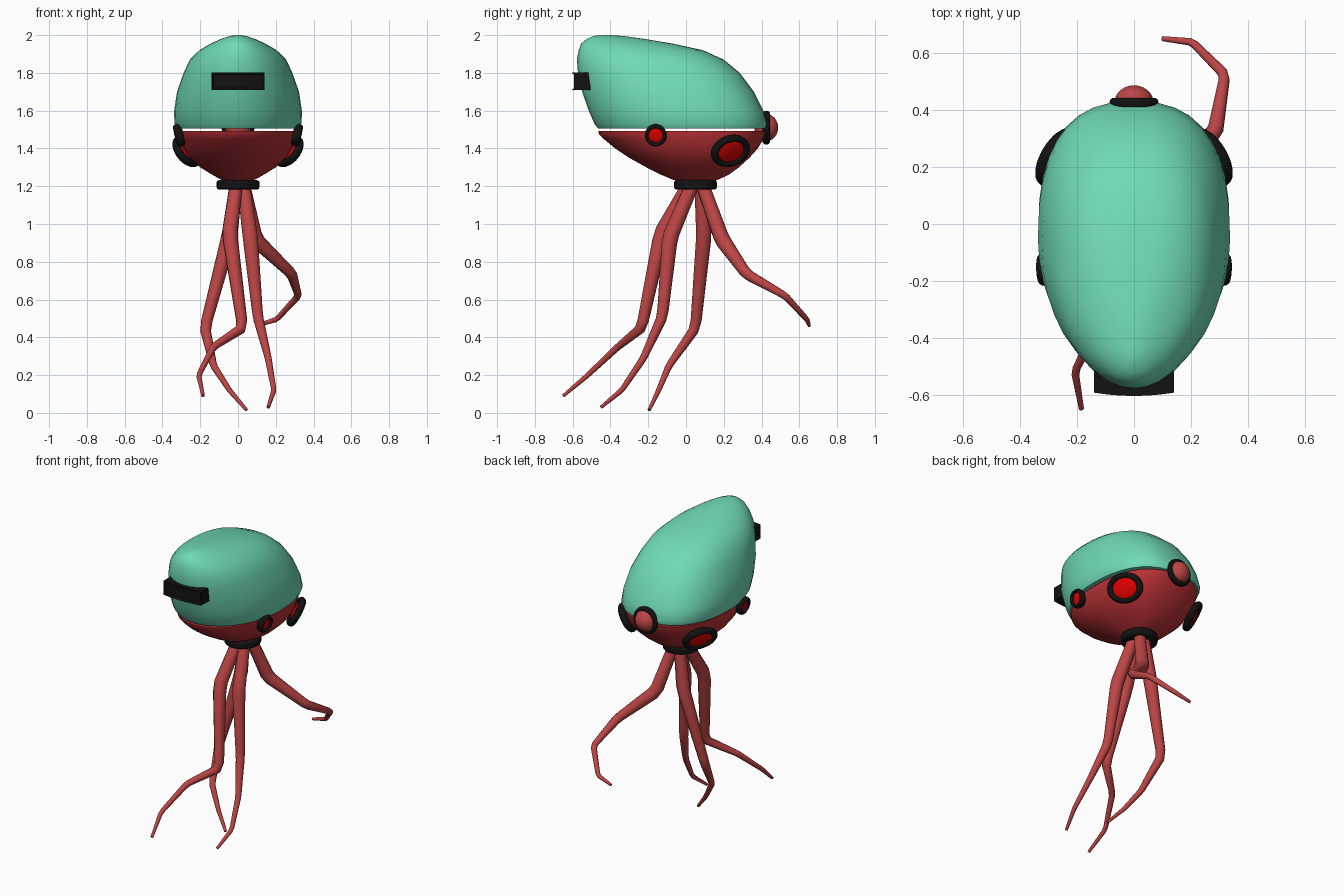
import bpy, bmesh, math
from mathutils import Vector

if "Cube" in bpy.data.objects:
    bpy.data.objects.remove(bpy.data.objects["Cube"], do_unlink=True)


def material(name, color):
    m = bpy.data.materials.new(name)
    m.use_nodes = True
    m.diffuse_color = (*color, 1)
    m.node_tree.nodes["Principled BSDF"].inputs["Base Color"].default_value = (*color, 1)
    return m


GREEN = material("mint green", (0.16, 0.70, 0.47))
RED = material("shell red", (0.48, 0.03, 0.035))
SKIN = material("tentacle red", (0.51, 0.06, 0.06))
LENS = material("bright lens red", (0.75, 0.0, 0.0))
BLACK = material("black trim", (0.006, 0.006, 0.006))


def finish(obj, name, mat, angle=50):
    obj.name = name
    obj.data.materials.clear()
    obj.data.materials.append(mat)
    bpy.ops.object.select_all(action="DESELECT")
    obj.select_set(True)
    bpy.context.view_layer.objects.active = obj
    bpy.ops.object.shade_smooth_by_angle(angle=math.radians(angle))
    return obj


def loft(name, rings, mat, count=36):
    """Stack egg-shaped rings given as (z, front y, back y, half width)."""
    bm = bmesh.new()
    loops = []
    for z, front, back, width in rings:
        loop = []
        for i in range(count):
            t = math.tau * i / count
            c, s = math.cos(t), math.sin(t)
            e = 0.8 if s > 0 else 1.0     # squarer at the back
            x = width * math.copysign(abs(c) ** e, c)
            y = (front + back) / 2 + (back - front) / 2 * math.copysign(abs(s) ** e, s)
            loop.append(bm.verts.new((x, y, z)))
        loops.append(loop)
    for a, b in zip(loops, loops[1:]):
        for i in range(count):
            j = (i + 1) % count
            bm.faces.new((a[i], a[j], b[j], b[i]))
    bm.faces.new(loops[0][::-1])
    bm.faces.new(loops[-1])
    bmesh.ops.recalc_face_normals(bm, faces=bm.faces)
    mesh = bpy.data.meshes.new(name)
    bm.to_mesh(mesh)
    bm.free()
    obj = bpy.data.objects.new(name, mesh)
    bpy.context.collection.objects.link(obj)
    return finish(obj, name, mat)


# Head dome and lower shell
loft("head_dome", [
    (1.505, -0.465, 0.425, 0.325), (1.53, -0.485, 0.432, 0.337), (1.60, -0.515, 0.41, 0.338),
    (1.70, -0.55, 0.36, 0.323), (1.80, -0.572, 0.285, 0.288), (1.87, -0.578, 0.20, 0.255),
    (1.92, -0.568, 0.09, 0.205), (1.955, -0.555, -0.07, 0.145), (1.98, -0.525, -0.22, 0.09),
    (1.995, -0.49, -0.33, 0.045), (2.0, -0.46, -0.40, 0.015)], GREEN)
loft("lower_shell", [
    (1.22, -0.02, 0.12, 0.06), (1.235, -0.07, 0.17, 0.09), (1.26, -0.13, 0.225, 0.135),
    (1.30, -0.21, 0.28, 0.20), (1.35, -0.30, 0.335, 0.255), (1.40, -0.375, 0.38, 0.288),
    (1.45, -0.435, 0.41, 0.303), (1.475, -0.46, 0.42, 0.31), (1.493, -0.465, 0.425, 0.31)], RED)

# Neck collar
bpy.ops.mesh.primitive_cylinder_add(vertices=32, radius=0.113, depth=0.05, location=(0, 0.05, 1.207))
collar = bpy.context.object
bevel = collar.modifiers.new("soft_edge", "BEVEL")
bevel.width, bevel.segments = 0.012, 2
finish(collar, "neck_collar", BLACK)

# Visor box with a recessed, slightly bowed front
bm = bmesh.new()
bmesh.ops.create_cube(bm, size=1)
for v in bm.verts:
    v.co = (v.co.x * 0.28, -0.55 + v.co.y * 0.11, 1.755 + v.co.z * 0.092)
front = min(bm.faces, key=lambda f: f.calc_center_median().y)
bmesh.ops.inset_region(bm, faces=[front], thickness=0.014)
for v in front.verts:
    v.co.y += 0.012
bmesh.ops.subdivide_edges(bm, edges=[e for e in bm.edges
                          if abs(e.verts[0].co.x - e.verts[1].co.x) > 0.2], cuts=5)
for v in bm.verts:
    v.co.y += 0.6 * v.co.x ** 2
mesh = bpy.data.meshes.new("visor")
bm.to_mesh(mesh)
bm.free()
visor = bpy.data.objects.new("visor", mesh)
bpy.context.collection.objects.link(visor)
finish(visor, "visor", BLACK, 25)


def lamp(name, center, normal, a, b, depth, lens_mat, bulge, lens_size=0.74):
    """Oval black rim around a domed lens, facing along the normal."""
    turn = Vector(normal).to_track_quat("Z", "Y").to_euler()
    bpy.ops.mesh.primitive_torus_add(major_segments=32, minor_segments=10, major_radius=0.82,
                                     minor_radius=0.18, location=center, rotation=turn)
    rim = bpy.context.object
    rim.scale = (a, b, depth / 0.36)
    finish(rim, name + "_rim", BLACK)
    bpy.ops.mesh.primitive_uv_sphere_add(segments=24, ring_count=12, location=center, rotation=turn)
    lens = bpy.context.object
    lens.scale = (a * lens_size, b * lens_size, bulge)
    finish(lens, name + "_lens", lens_mat)


# Side lamps, mirrored, and the rear button
for side, label in ((1, "left"), (-1, "right")):
    lamp(label + "_round_lamp", (side * 0.312, -0.16, 1.47), (side, -0.05, -0.22),
         0.058, 0.06, 0.045, LENS, 0.012)
    lamp(label + "_oval_lamp", (side * 0.268, 0.235, 1.387), (side * 0.75, 0.45, -0.5),
         0.115, 0.095, 0.045, LENS, 0.018)
lamp("rear_button", (0, 0.425, 1.51), (0, 1, 0), 0.087, 0.09, 0.04, SKIN, 0.063, 0.8)

# Tapering tentacles along bent paths
RADII = (0.036, 0.042, 0.029, 0.019, 0.014, 0.009)
PATHS = {
    "middle_tentacle": [(-0.01, 0.08, 1.2), (-0.045, 0.095, 0.94), (-0.175, 0.05, 0.45),
                        (-0.13, -0.09, 0.25), (-0.045, -0.145, 0.12), (0.045, -0.195, 0.015)],
    "left_tentacle": [(0.03, 0.03, 1.2), (0.065, -0.085, 0.93), (0.105, -0.125, 0.51),
                      (0.16, -0.225, 0.29), (0.19, -0.34, 0.12), (0.16, -0.45, 0.03)],
    "front_tentacle": [(-0.01, 0.01, 1.2), (-0.045, -0.13, 0.95), (0.025, -0.235, 0.45),
                       (-0.13, -0.36, 0.35), (-0.208, -0.52, 0.2), (-0.185, -0.65, 0.09)],
    "rear_tentacle": [(0.03, 0.09, 1.2), (0.09, 0.19, 0.92), (0.285, 0.32, 0.735),
                      (0.32, 0.525, 0.62), (0.205, 0.64, 0.495), (0.1, 0.652, 0.463)],
}
for name, path in PATHS.items():
    curve = bpy.data.curves.new(name, "CURVE")
    curve.dimensions = "3D"
    curve.bevel_depth = 1
    curve.bevel_resolution = 3
    curve.use_fill_caps = True
    # Two points near each bend soften the joints
    points = [(Vector(path[0]), RADII[0])]
    for k in range(1, len(path) - 1):
        here = Vector(path[k])
        for other in (k - 1, k + 1):
            points.append((here.lerp(Vector(path[other]), 0.08),
                           RADII[k] + (RADII[other] - RADII[k]) * 0.08))
    points.append((Vector(path[-1]), RADII[-1]))
    spline = curve.splines.new("POLY")
    spline.points.add(len(points) - 1)
    for p, (co, radius) in zip(spline.points, points):
        p.co = (*co, 1)
        p.radius = radius
    obj = bpy.data.objects.new(name, curve)
    bpy.context.collection.objects.link(obj)
    bpy.ops.object.select_all(action="DESELECT")
    obj.select_set(True)
    bpy.context.view_layer.objects.active = obj
    bpy.ops.object.convert(target="MESH")
    finish(bpy.context.object, name, SKIN)
